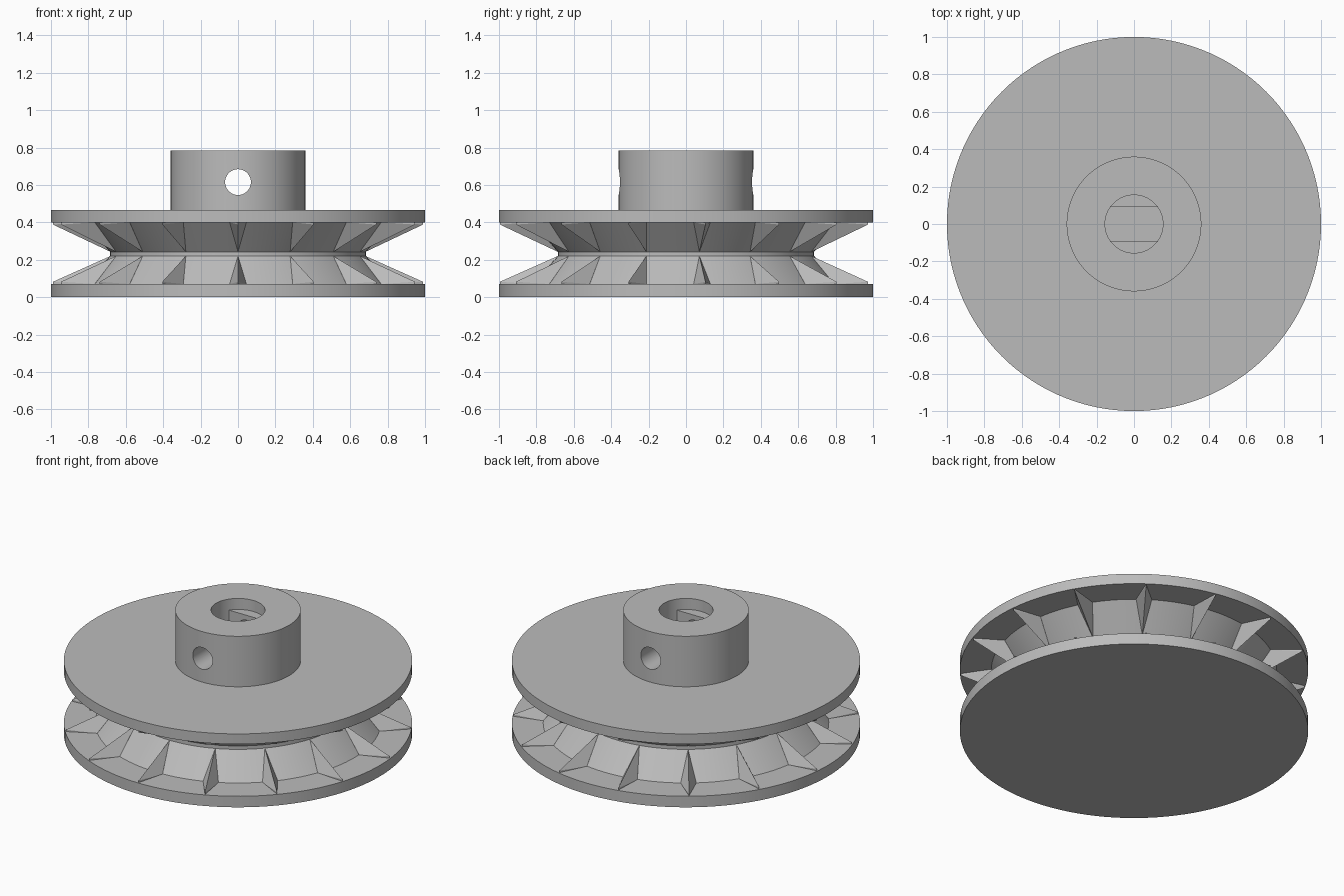
import bpy
import bmesh
from math import sin, cos, tau, pi, asin
from mathutils import Matrix, Vector

cube = bpy.data.objects.get("Cube")
if cube:
    bpy.data.objects.remove(cube, do_unlink=True)

SEGMENTS = 120
RIBS = 15
RIM = 1.0
NECK = 0.685
PANEL = 0.82
BORE = 0.155
FLAT = 0.09

grey = bpy.data.materials.new("plain grey")
grey.use_nodes = True
grey.diffuse_color = (0.5, 0.5, 0.5, 1)
grey.node_tree.nodes["Principled BSDF"].inputs["Base Color"].default_value = (0.5, 0.5, 0.5, 1)


def make_object(name, bm):
    bmesh.ops.recalc_face_normals(bm, faces=bm.faces)
    mesh = bpy.data.meshes.new(name)
    bm.to_mesh(mesh)
    bm.free()
    mesh.materials.append(grey)
    obj = bpy.data.objects.new(name, mesh)
    bpy.context.collection.objects.link(obj)
    return obj


def circle(radius, z, count=SEGMENTS):
    return [(radius * cos(tau * i / count), radius * sin(tau * i / count), z)
            for i in range(count)]


def loft(name, rings):
    """Skin a stack of equal rings and cap both ends."""
    bm = bmesh.new()
    loops = [[bm.verts.new(p) for p in ring] for ring in rings]
    for low, high in zip(loops, loops[1:]):
        for i in range(len(low)):
            j = (i + 1) % len(low)
            bm.faces.new((low[i], low[j], high[j], high[i]))
    bm.faces.new(loops[0])
    bm.faces.new(loops[-1])
    return make_object(name, bm)


def cut(target, cutter):
    mod = target.modifiers.new("cut", "BOOLEAN")
    mod.operation = "DIFFERENCE"
    mod.solver = "EXACT"
    mod.object = cutter
    bpy.context.view_layer.objects.active = target
    bpy.ops.object.modifier_apply(modifier=mod.name)
    bpy.data.objects.remove(cutter, do_unlink=True)


# Pulley body: two rims, V groove and hub
profile = [(RIM, 0), (RIM, 0.07), (PANEL, 0.07), (NECK, 0.22), (NECK, 0.242),
           (PANEL, 0.4), (RIM, 0.4), (RIM, 0.465), (0.36, 0.465), (0.36, 0.785)]
body = loft("pulley_body", [circle(r, z) for r, z in profile])

# Round mouth of the shaft bore
cut(body, loft("bore_mouth", [circle(BORE, 0.715, 64), circle(BORE, 0.9, 64)]))

# Shaft socket with two flats
half = asin(FLAT / BORE)
arc = [half * (i / 8 - 1) for i in range(17)]
outline = [(BORE * cos(a + side), BORE * sin(a + side)) for side in (0, pi) for a in arc]
cut(body, loft("shaft_socket", [[(x, y, z) for x, y in outline] for z in (0.24, 0.75)]))

# Set screw hole through the hub, front to back
screw = loft("screw_hole", [circle(0.069, -0.6, 48), circle(0.069, 0.6, 48)])
screw.data.transform(Matrix.Translation((0, 0, 0.615)) @ Matrix.Rotation(pi / 2, 4, "X"))
cut(body, screw)

# Grip ribs: tapered ridges on both flanks of the groove
bm = bmesh.new()
for neck_z, disc_z in ((0.22, 0.07), (0.242, 0.4)):
    out = 1 if neck_z > disc_z else -1
    sunk = disc_z - 0.01 * out
    points = [(NECK, 0, neck_z), (0.995, 0, disc_z + 0.012 * out), (0.995, 0, sunk),
              (PANEL, 0.045, disc_z), (PANEL, -0.045, disc_z),
              (PANEL, 0.045, sunk), (PANEL, -0.045, sunk)]
    for k in range(RIBS):
        turn = Matrix.Rotation(tau * k / RIBS - pi / 2, 3, "Z")
        verts = [bm.verts.new(turn @ Vector(p)) for p in points]
        bmesh.ops.convex_hull(bm, input=verts)
make_object("grip_ribs", bm)

# Smooth round surfaces, sharp edges kept
bpy.ops.object.select_all(action="DESELECT")
body.select_set(True)
bpy.context.view_layer.objects.active = body
bpy.ops.object.shade_smooth_by_angle(angle=pi / 6)
